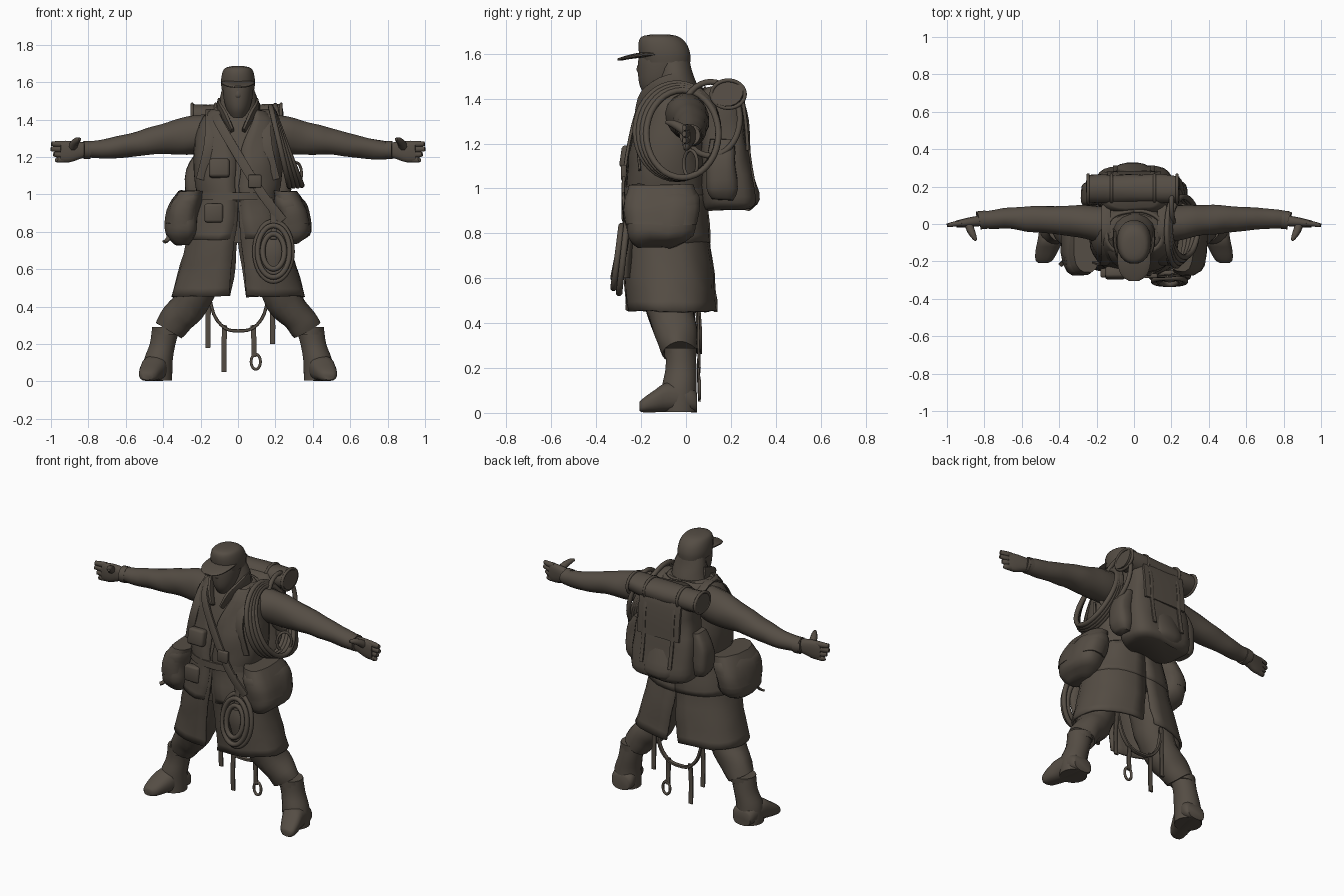
import bpy, bmesh
from math import sin, cos, pi, radians, copysign
from mathutils import Vector, noise

if "Cube" in bpy.data.objects:
    bpy.data.objects.remove(bpy.data.objects["Cube"])

cloth = bpy.data.materials.new("dark olive brown")
cloth.use_nodes = True
cloth.diffuse_color = (.09, .074, .058, 1)
shader = cloth.node_tree.nodes["Principled BSDF"]
shader.inputs["Base Color"].default_value = cloth.diffuse_color
shader.inputs["Roughness"].default_value = .9
X, Y, Z = Vector((1, 0, 0)), Vector((0, 1, 0)), Vector((0, 0, 1))
parts = []


def finish(name, bm, thickness=0, wrinkle=0):
    """Turn a bmesh into a finished object, optionally creased and thickened."""
    if wrinkle:
        for v in bm.verts:
            v.co += noise.noise_vector(v.co * 9) * wrinkle
    bmesh.ops.recalc_face_normals(bm, faces=bm.faces)
    mesh = bpy.data.meshes.new(name)
    bm.to_mesh(mesh)
    bm.free()
    mesh.materials.append(cloth)
    obj = bpy.data.objects.new(name, mesh)
    bpy.context.collection.objects.link(obj)
    if thickness:
        solid = obj.modifiers.new("thickness", "SOLIDIFY")
        solid.thickness = thickness
    parts.append(obj)
    return obj


def spline(rows, steps, closed=False):
    """Smooth curve through rows of numbers."""
    count, result = len(rows), []
    pick = (lambda i: rows[i % count]) if closed else (lambda i: rows[max(0, min(count - 1, i))])
    for i in range(count if closed else count - 1):
        for s in range(steps):
            t = s / steps
            result.append([b + t / 2 * (c - a + t * (2*a - 5*b + 4*c - d + t * (3*(b - c) + d - a)))
                           for a, b, c, d in zip(pick(i - 1), pick(i), pick(i + 1), pick(i + 2))])
    return result if closed else result + [list(rows[-1])]


def rounded(angle, power):
    """Point on a unit circle squared off by power."""
    return [copysign(abs(v) ** (2 / power), v) for v in (cos(angle), sin(angle))]


def tube(name, rows, ref=X, axis=None, sides=16, power=2, side=1, wrinkle=0, closed=False, steps=3):
    """Sweep an oval along rows of (x, y, z, radius along ref, other radius).
    With an axis, every ring stays square to it."""
    path = spline(rows, steps, closed)
    bm, rings, count = bmesh.new(), [], len(path)
    for i, (x, y, z, ra, rb) in enumerate(path):
        ahead = path[(i + 1) % count if closed else min(i + 1, count - 1)]
        behind = path[i - 1 if closed else max(i - 1, 0)]
        tangent = axis or (Vector(ahead[:3]) - Vector(behind[:3])).normalized()
        across = (ref - tangent * ref.dot(tangent)).normalized()
        other = tangent.cross(across)
        ring = []
        for k in range(sides):
            u, v = rounded((k + .5) * 2 * pi / sides, power)
            p = Vector((x, y, z)) + across * u * ra + other * v * rb
            ring.append(bm.verts.new((p.x * side, p.y, p.z)))
        rings.append(ring)
    for i in range(count if closed else count - 1):
        low, high = rings[i], rings[(i + 1) % count]
        for k in range(sides):
            n = (k + 1) % sides
            bm.faces.new((low[k], low[n], high[n], high[k]))
    if not closed:
        bm.faces.new(rings[0])
        bm.faces.new(rings[-1])
    return finish(name, bm, wrinkle=wrinkle)


def both(name, rows, **options):
    for side, label in ((1, "left_"), (-1, "right_")):
        tube(label + name, rows, side=side, **options)


def coat_panel(name, rows, thickness=.014, wrinkle=.01, cols=14):
    """Half shells from rows of (y centre, z, x radius, y radius, front gap, back gap)."""
    for side, label in ((1, "left_"), (-1, "right_")):
        bm, grid = bmesh.new(), []
        for cy, z, rx, ry, front, back in spline(rows, 3):
            line = []
            for k in range(cols + 1):
                a = -pi / 2 + front + (pi - front - back) * k / cols
                u, v = rounded(a, 2.4)
                line.append(bm.verts.new((side * rx * u, cy + ry * v, z)))
            grid.append(line)
        for low, high in zip(grid, grid[1:]):
            for k in range(cols):
                bm.faces.new((low[k], low[k + 1], high[k + 1], high[k]))
        finish(label + name, bm, thickness, wrinkle)


def strap(name, points, width=.02, ref=X, thick=.006):
    tube(name, [(*p, width, thick) for p in points], ref=ref, sides=8, power=5)


def hoop(name, centre, u, v, radius, ref):
    """Closed rope loop spanned by the vectors u and v."""
    rows = [(*(Vector(centre) + u * cos(a) + v * sin(a)), radius, radius)
            for a in (k * pi / 6 for k in range(12))]
    tube(name, rows, ref=ref, sides=8, closed=True)


def block(name, centre, size, tilt=0):
    """Soft-edged pouch."""
    bm = bmesh.new()
    bmesh.ops.create_cube(bm, size=1)
    bmesh.ops.scale(bm, vec=size, verts=bm.verts)
    bmesh.ops.bevel(bm, geom=bm.edges[:], offset=min(size) * .25, segments=2,
                    affect="EDGES", profile=.5)
    obj = finish(name, bm)
    obj.location, obj.rotation_euler = centre, (tilt, 0, 0)


# Body, neck and head
tube("torso", [(0, -.085, .74, .2, .15), (0, -.09, .95, .2, .17), (0, -.085, 1.1, .225, .165),
               (0, -.07, 1.25, .22, .155), (0, -.05, 1.38, .195, .135), (0, -.045, 1.45, .13, .1)],
     axis=Z, sides=24, power=2.4)
tube("neck_scarf", [(0, -.05, 1.38, .15, .12), (0, -.05, 1.44, .115, .105),
                    (0, -.05, 1.52, .098, .08), (0, -.06, 1.58, .08, .075)], axis=Z, wrinkle=.01)
tube("head", [(0, -.13, 1.41, .04, .05), (0, -.12, 1.45, .06, .085), (0, -.11, 1.5, .076, .105),
              (0, -.105, 1.57, .084, .11), (0, -.1, 1.62, .08, .1)], axis=Z)
tube("nose", [(0, -.2, 1.565, .012, .01), (0, -.208, 1.53, .018, .014), (0, -.2, 1.51, .014, .01)],
     axis=Z, sides=8)
tube("cap", [(0, -.09, 1.56, .088, .11), (0, -.095, 1.6, .092, .115), (0, -.105, 1.645, .086, .108),
             (0, -.115, 1.675, .07, .085), (0, -.115, 1.685, .035, .045)], axis=Z, sides=20, power=2.2)
tube("cap_brim", [(0, -.13, 1.6, .088, .012), (0, -.2, 1.594, .09, .012), (0, -.25, 1.586, .08, .01),
                  (0, -.285, 1.578, .058, .008), (0, -.305, 1.574, .025, .005)], power=2.5)
both("collar", [(.1, -.03, 1.47, .012, .05), (.1, -.1, 1.45, .012, .05),
                (.065, -.165, 1.4, .015, .05), (.03, -.21, 1.34, .01, .02)], sides=8, power=3)

# Layered coat: skirt with slits, jacket hem and vest
coat_panel("coat_skirt", [(-.085, .98, .21, .18, 0, 0), (-.09, .8, .265, .19, .02, 0),
                          (-.075, .62, .31, .2, .08, .03), (-.065, .455, .36, .205, .09, .08)])
coat_panel("jacket_hem", [(-.09, 1, .205, .18, .03, 0), (-.09, .88, .245, .19, .05, 0),
                          (-.09, .76, .28, .195, .1, 0)])
coat_panel("vest", [(-.09, .96, .21, .183, .02, 0), (-.085, 1.1, .238, .175, .03, 0),
                    (-.07, 1.25, .235, .165, .06, 0), (-.05, 1.38, .21, .145, .3, 0),
                    (-.045, 1.45, .15, .115, .6, 0)])
tube("belt", [(0, -.09, .97, .22, .19), (0, -.09, 1.01, .216, .188)], sides=24, power=2.4)

# Arms and hands, palms forward
both("sleeve", [(.12, -.01, 1.33, .1, .1), (.25, .01, 1.315, .092, .102), (.4, .02, 1.295, .08, .083),
                (.5, .025, 1.28, .074, .07), (.65, .03, 1.25, .06, .06), (.8, .025, 1.237, .046, .046),
                (.83, .02, 1.237, .046, .045)], ref=Y, wrinkle=.008, steps=4)
both("cuff", [(.79, .023, 1.237, .05, .049), (.825, .02, 1.237, .05, .049)], ref=Y)
both("palm", [(.8, .02, 1.237, .03, .035), (.86, .012, 1.235, .027, .05),
              (.91, .005, 1.228, .023, .058), (.95, 0, 1.228, .018, .054)], ref=Y, power=2.5)
for k, reach in enumerate((.97, .985, 1, .997)):
    z = 1.187 + k * .028
    both("finger_" + str(k + 1), [(.92, .004, z, .015, .017), (.96, 0, z - .002, .015, .017),
                                  (reach, -.008, z, .01, .013)], ref=Y, sides=8)
both("thumb", [(.885, .005, 1.25, .025, .025), (.872, -.035, 1.277, .021, .021),
               (.857, -.065, 1.29, .016, .016), (.845, -.088, 1.295, .008, .008)], sides=8)

# Legs and boots, toes turned out
both("trouser_leg", [(.15, -.09, .82, .11, .13), (.19, -.075, .6, .11, .125), (.25, -.065, .43, .1, .107),
                     (.325, -.04, .34, .09, .092), (.37, -.03, .27, .08, .078)], wrinkle=.014, steps=4)
both("boot_shaft", [(.385, -.025, .285, .076, .068), (.403, -.022, .2, .07, .07),
                    (.425, -.03, .12, .078, .078), (.43, -.03, .05, .08, .08), (.43, -.03, .005, .08, .08)],
     axis=Z)
both("boot_cuff", [(.382, -.025, .25, .078, .072), (.38, -.025, .29, .081, .073)], axis=Z)
both("boot_foot", [(.425, .05, .045, .06, .043), (.425, .02, .06, .075, .058), (.445, -.08, .07, .07, .067),
                   (.465, -.14, .052, .062, .05), (.48, -.19, .034, .048, .032), (.485, -.208, .028, .028, .02)],
     axis=-Y, power=2.6)

# Hip bags with flaps
both("hip_bag", [(.29, -.14, .735, .04, .07), (.3, -.115, .785, .083, .145), (.295, -.11, .88, .09, .162),
                 (.27, -.11, .96, .083, .168), (.245, -.11, 1.01, .06, .14)], axis=Z, power=2.6, wrinkle=.02)
both("hip_bag_flap", [(.305, -.11, .84, .085, .162), (.29, -.11, .92, .083, .17), (.25, -.11, 1.015, .07, .15)],
     axis=Z, power=2.8, wrinkle=.012)
strap("bag_tail", [(-.35, -.15, .82), (-.375, -.2, .76), (-.395, -.22, .745)], .012)

# Pouches on the chest and belt
block("chest_pouch", (-.1, -.262, 1.14), (.11, .06, .1), -.15)
block("belt_pouch", (-.13, -.262, .9), (.1, .05, .1))

# Chest strap, shoulder straps and buckle
strap("chest_strap", [(-.13, -.08, 1.45), (-.1, -.195, 1.38), (0, -.25, 1.21), (.13, -.28, 1),
                      (.24, -.27, .86)], .025, Vector((.8, 0, .6)), .008)
block("strap_buckle", (.09, -.277, 1.07), (.07, .025, .07))
for s, label in ((1, "left"), (-1, "right")):
    strap(label + "_shoulder_strap", [(s * .15, .1, 1.4), (s * .15, -.03, 1.45), (s * .15, -.15, 1.38),
                                      (s * .16, -.215, 1.25), (s * .2, -.205, 1.08)], .025)

# Rope slung over the left shoulder
for k in range(4):
    hoop("shoulder_rope_" + str(k + 1), (.225 + k * .014, -.04 + k * .008, 1.255 - k * .004),
         Y * (.185 - k * .008), Z * (.213 - k * .006) - X * (.05 + k * .008), .015, X)
hoop("shoulder_rope_loose", (.23, .11, 1.31), Y * .13, Z * .165 - X * .03, .014, X)
hoop("side_ring", (.31, .02, 1.11), X * .03 + Y * .03, Z * .06, .008, Y)

# Coiled rope hanging at the front
for k in range(4):
    hoop("front_coil_" + str(k + 1), (.19, -.28 - k % 2 * .025, .695), X * (.1 - k * .014),
         Z * (.16 - k * .022) + Y * .018, .015, Y)
tube("front_coil_core", [(.19, -.27, .6, .04, .02), (.19, -.27, .7, .065, .03), (.19, -.255, .79, .04, .02)])
strap("front_coil_hanger", [(.19, -.29, .76), (.19, -.275, .87), (.17, -.28, .98)], .016)

# Backpack with flap, pockets and bedroll
tube("backpack", [(0, .185, .905, .16, .1), (0, .19, .94, .2, .122), (0, .18, 1.06, .21, .115),
                  (0, .165, 1.25, .19, .1), (0, .155, 1.4, .175, .1), (0, .155, 1.45, .13, .07)],
     axis=Z, sides=24, power=3.6, wrinkle=.012)
tube("backpack_pocket", [(-.01, .25, .91, .08, .04), (-.01, .27, .955, .105, .058), (-.01, .255, 1.06, .1, .045),
                         (-.01, .235, 1.15, .08, .03)], axis=Z, power=2.6, wrinkle=.01)
strap("backpack_flap", [(0, .15, 1.46), (0, .235, 1.43), (0, .263, 1.32), (0, .275, 1.17)], .15, X, .01)
both("backpack_side_pocket", [(.22, .16, .95, .03, .05), (.235, .16, 1, .05, .07), (.23, .16, 1.13, .05, .065),
                              (.2, .16, 1.22, .03, .05)], axis=Z, power=3, wrinkle=.01)
tube("bedroll", [(-.25, .185, 1.42, .072, .06), (-.1, .188, 1.418, .078, .064), (.1, .188, 1.418, .078, .064),
                 (.235, .185, 1.425, .072, .06)], ref=Y, wrinkle=.01)
for x in (-.245, -.12, .11, .23):
    hoop("bedroll_tie", (x, .188, 1.42), Y * .075, Z * .062, .009, X)
for x in (-.1, .1):
    strap("flap_strap", [(x, .25, 1.4), (x, .275, 1.3), (x, .283, 1.15), (x, .308, 1)], .012)

# Harness loop and loose straps under the coat
strap("harness_loop", [(-.16, .05, .5), (-.13, .06, .36), (-.07, .06, .285), (0, .06, .27),
                       (.08, .06, .285), (.14, .06, .36), (.17, .05, .5)], .012, Y, .009)
for x, top, bottom in ((-.16, .5, .18), (-.075, .3, .05), (.085, .3, .13), (.185, .5, .2)):
    strap("hanging_strap", [(x * .95, .06, top), (x, .055, (top + bottom) / 2), (x, .06, bottom)], .014)
hoop("strap_ring", (.095, .06, .105), X * .025, Z * .04, .008, Y)

for obj in bpy.context.selected_objects:
    obj.select_set(False)
for obj in parts:
    obj.select_set(True)
bpy.context.view_layer.objects.active = parts[0]
bpy.ops.object.shade_smooth_by_angle(angle=radians(50))
